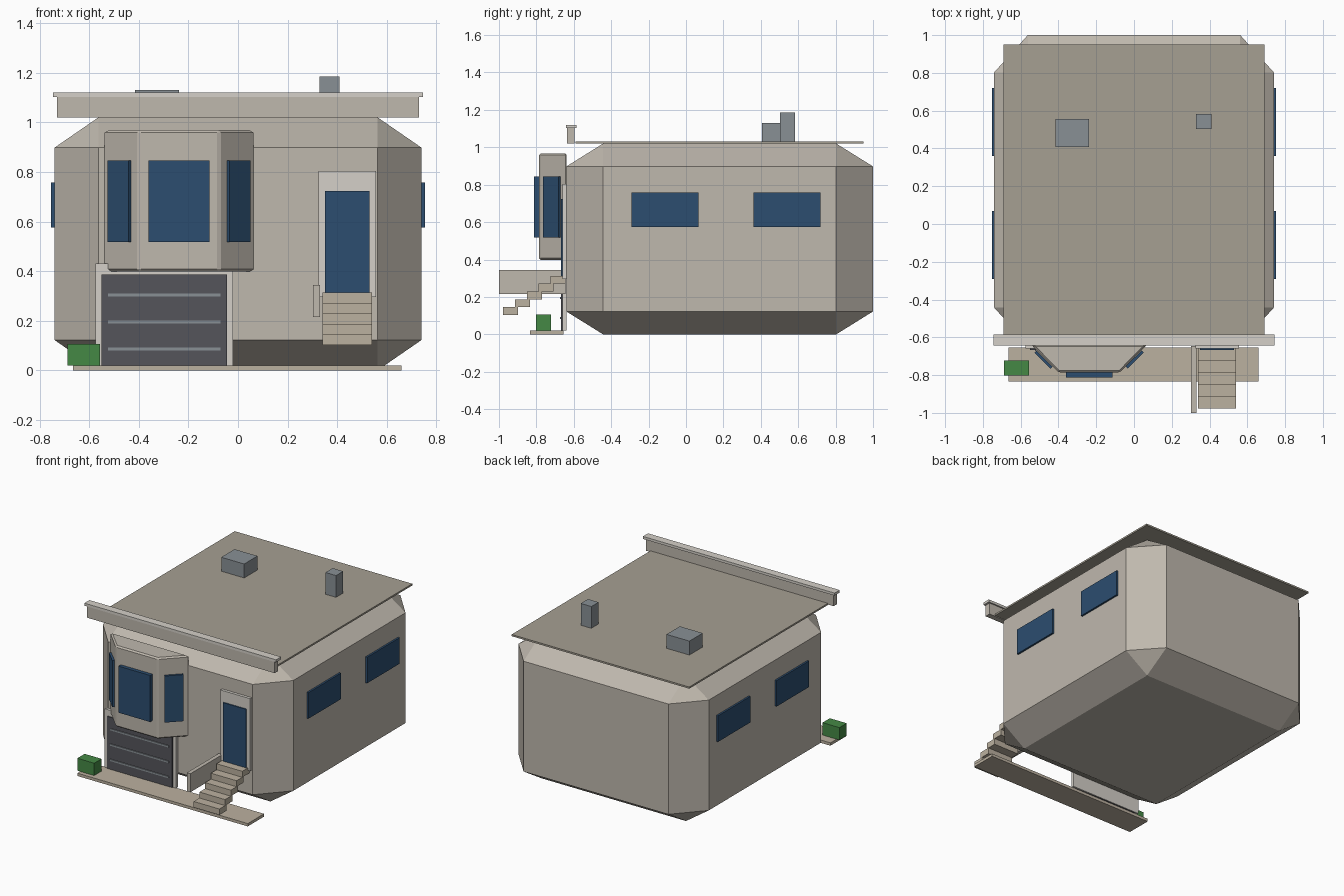
import bpy, bmesh, math
from mathutils import Matrix

if "Cube" in bpy.data.objects:
    bpy.data.objects.remove(bpy.data.objects["Cube"])


def material(name, rgb):
    m = bpy.data.materials.new(name)
    m.diffuse_color = (*rgb, 1)
    m.use_nodes = True
    m.node_tree.nodes["Principled BSDF"].inputs["Base Color"].default_value = m.diffuse_color
    return m


WALL = material("stucco", (0.52, 0.48, 0.42))
ROOF = material("roofing", (0.38, 0.35, 0.29))
TRIM = material("trim", (0.66, 0.63, 0.58))
STONE = material("stone", (0.50, 0.44, 0.35))
GLASS = material("glass", (0.025, 0.075, 0.16))
DOOR = material("garage_grey", (0.09, 0.09, 0.105))
METAL = material("metal", (0.25, 0.28, 0.30))
GREEN = material("leaves", (0.06, 0.25, 0.06))


def finish(name, bm, mat):
    bmesh.ops.recalc_face_normals(bm, faces=bm.faces)
    me = bpy.data.meshes.new(name)
    bm.to_mesh(me)
    bm.free()
    me.materials.append(mat)
    ob = bpy.data.objects.new(name, me)
    bpy.context.collection.objects.link(ob)
    return ob


def box(name, x, y, z, mat, chamfer=0):
    """Box from (min, max) ranges; chamfer is a fraction of each side."""
    bm = bmesh.new()
    bmesh.ops.create_cube(bm, size=1)
    if chamfer:
        bmesh.ops.bevel(bm, geom=bm.edges[:], offset=chamfer, segments=1,
                        affect='EDGES')
    bm.transform(Matrix.Diagonal((x[1]-x[0], y[1]-y[0], z[1]-z[0], 1)))
    ob = finish(name, bm, mat)
    ob.location = [(a + b) / 2 for a, b in (x, y, z)]
    return ob


# Main house body with wide chamfers
box("house_body", (-0.74, 0.74), (-0.64, 1.0), (0, 1.02), WALL, 0.12)

# Roof, parapet and rooftop units
box("roof_slab", (-0.69, 0.69), (-0.59, 0.95), (1.02, 1.032), ROOF)
box("parapet", (-0.73, 0.73), (-0.636, -0.596), (1.02, 1.105), WALL)
box("parapet_cap", (-0.745, 0.745), (-0.642, -0.586), (1.102, 1.12), TRIM)
box("roof_vent", (-0.415, -0.237), (0.407, 0.555), (1.03, 1.13), METAL)
box("chimney", (0.328, 0.41), (0.503, 0.583), (1.03, 1.185), METAL)

# Bay window: extruded trapezoid with softened edges
bm = bmesh.new()
plan = [(-0.545, -0.638), (-0.40, -0.786), (-0.075, -0.786), (0.07, -0.638)]
face = bm.faces.new([bm.verts.new((px, py, 0.398)) for px, py in plan])
ext = bmesh.ops.extrude_face_region(bm, geom=[face])
bmesh.ops.translate(bm, vec=(0, 0, 0.57),
                    verts=[v for v in ext["geom"] if isinstance(v, bmesh.types.BMVert)])
bmesh.ops.bevel(bm, geom=bm.edges[:], offset=0.01, segments=1, affect='EDGES')
finish("bay_window", bm, WALL)

# Bay glass
box("bay_glass_front", (-0.36, -0.115), (-0.812, -0.78), (0.518, 0.845), GLASS)
for side, label in ((-1, "left"), (1, "right")):
    pane = box("bay_glass_" + label, (-0.06, 0.06), (-0.0075, 0.0075),
               (0.518, 0.845), GLASS)
    pane.location.x = -0.2375 + side * 0.241
    pane.location.y = -0.718
    pane.rotation_euler.z = side * math.radians(45)

# Garage door with frame and ribs
box("garage_frame", (-0.575, -0.02), (-0.66, -0.64), (0.02, 0.43), TRIM)
box("garage_door", (-0.55, -0.045), (-0.667, -0.645), (0.02, 0.386), DOOR)
for i in range(3):
    z = 0.087 + i * 0.108
    box("garage_rib", (-0.525, -0.07), (-0.673, -0.66), (z - 0.006, z + 0.006), METAL)

# Entrance
box("entrance_frame", (0.325, 0.556), (-0.66, -0.64), (0.295, 0.803), TRIM)
box("entrance_door", (0.35, 0.53), (-0.668, -0.645), (0.31, 0.724), GLASS)

# Front stairs and side rail
for i in range(5):
    y, z = -0.978 + i * 0.0635, 0.103 + i * 0.042
    box("step", (0.34, 0.54), (y, y + 0.08), (z, z + 0.042), STONE)
box("stair_rail", (0.302, 0.33), (-1.0, -0.645), (0.215, 0.345), WALL)

# Pavement and hedge
box("pavement", (-0.665, 0.66), (-0.834, -0.654), (0, 0.02), STONE)
box("hedge", (-0.687, -0.556), (-0.803, -0.722), (0.02, 0.107), GREEN)

# Side windows
for side in (-1, 1):
    for y0 in (-0.292, 0.36):
        xs = sorted((side * 0.732, side * 0.753))
        box("side_window", xs, (y0, y0 + 0.36), (0.575, 0.758), GLASS)
